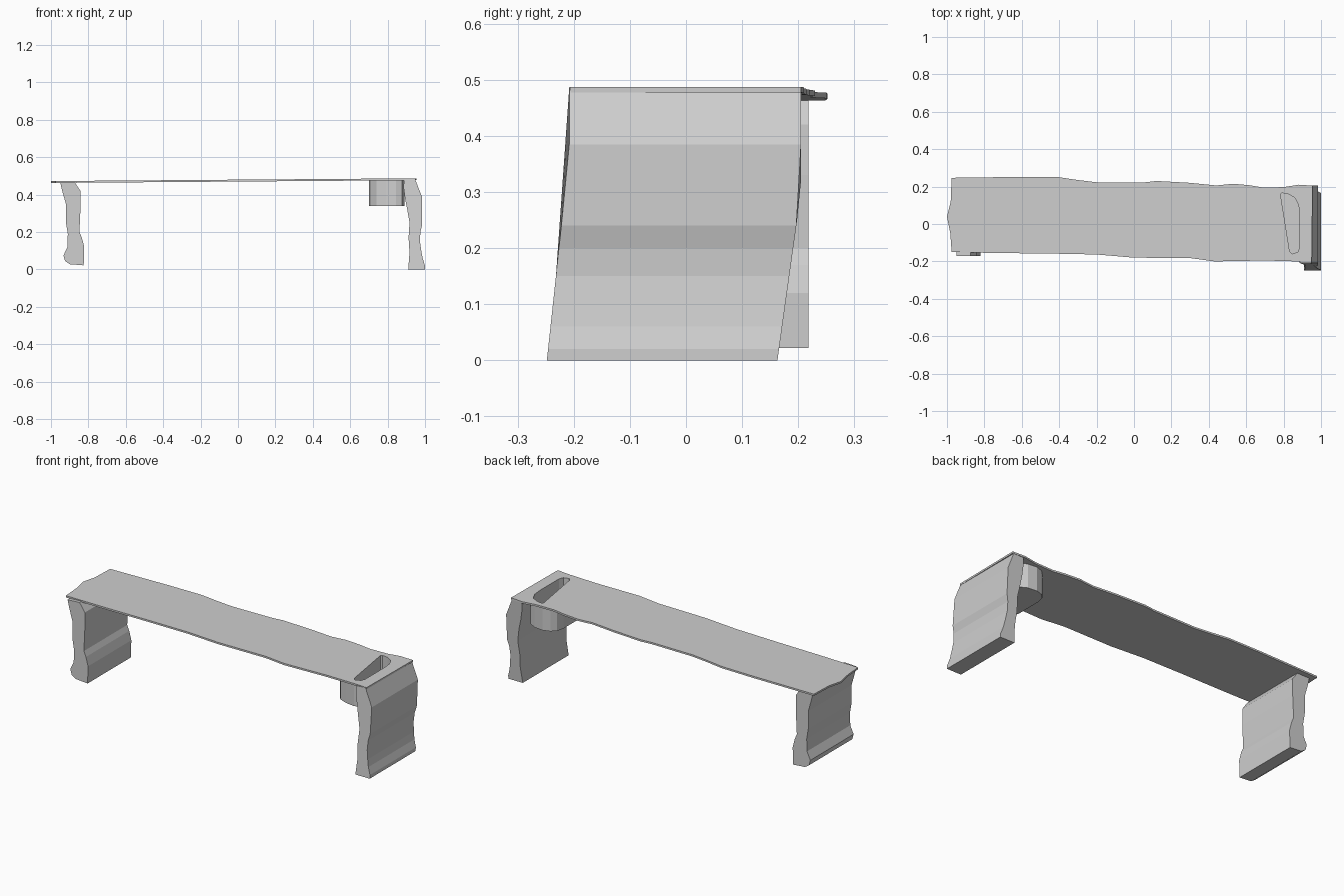
import bpy, bmesh

if "Cube" in bpy.data.objects:
    bpy.data.objects.remove(bpy.data.objects["Cube"])

wood = bpy.data.materials.new("pale grey wood")
wood.diffuse_color = (0.62, 0.62, 0.62, 1)
wood.use_nodes = True
wood.node_tree.nodes["Principled BSDF"].inputs["Base Color"].default_value = wood.diffuse_color


def finish(name, mesh):
    mesh.materials.clear()
    mesh.materials.append(wood)
    ob = bpy.data.objects.new(name, mesh)
    bpy.context.collection.objects.link(ob)
    return ob


def plate(name, loops, z0, z1, slope=0.0):
    """Flat outline (later loops are holes) extruded from z0 to z1, tilted along x."""
    cu = bpy.data.curves.new(name + " outline", 'CURVE')
    cu.dimensions = '2D'
    cu.fill_mode = 'BOTH'
    cu.extrude = (z1 - z0) / 2
    for pts in loops:
        sp = cu.splines.new('POLY')
        sp.points.add(len(pts) - 1)
        for p, (x, y) in zip(sp.points, pts):
            p.co = (x, y, 0, 1)
        sp.use_cyclic_u = True
    tmp = bpy.data.objects.new(name + " outline", cu)
    bpy.context.collection.objects.link(tmp)
    dg = bpy.context.evaluated_depsgraph_get()
    mesh = bpy.data.meshes.new_from_object(tmp.evaluated_get(dg))
    bpy.data.objects.remove(tmp)
    for v in mesh.vertices:
        v.co.z += (z0 + z1) / 2 + slope * v.co.x
    for p in mesh.polygons:
        p.use_smooth = False
    return finish(name, mesh)


def leg(name, profile, front, back):
    """Wavy xz profile swept in y; front and back give y for a height z."""
    bm = bmesh.new()
    a = [bm.verts.new((x, front(z), z)) for x, z in profile]
    b = [bm.verts.new((x, back(z), z)) for x, z in profile]
    bm.faces.new(a)
    bm.faces.new(b)
    n = len(a)
    for i in range(n):
        j = (i + 1) % n
        bm.faces.new((a[i], a[j], b[j], b[i]))
    bmesh.ops.recalc_face_normals(bm, faces=bm.faces)
    mesh = bpy.data.meshes.new(name)
    bm.to_mesh(mesh)
    bm.free()
    return finish(name, mesh)


# Live-edge seat slab with a slot for the pocket
seat = [(-.975, -.15), (-.75, -.155), (-.45, -.158), (-.2, -.163), (0, -.18), (.3, -.182),
        (.43, -.2), (.7, -.195), (.87, -.2), (.95, -.206),
        (.955, .205), (.88, .21), (.8, .197), (.69, .195), (.62, .207), (.53, .215),
        (.44, .206), (.3, .22), (.12, .23), (.06, .223), (-.2, .223), (-.3, .235),
        (-.4, .25), (-.6, .252), (-.975, .247), (-.98, .12), (-1, .04), (-.982, -.05)]
slot = [(.783, .16), (.79, .166), (.825, .16), (.86, .14), (.88, .1), (.885, .05),
        (.885, -.125), (.875, -.15), (.845, -.16), (.832, -.145)]
plate("seat slab", [seat, slot], .470, .480, .0075)

# Storage pocket hanging under the slot
outer = [(.70, .10), (.71, .14), (.735, .165), (.775, .178), (.83, .172), (.87, .15), (.888, .11),
         (.891, .05), (.891, -.13), (.878, -.158), (.845, -.168),
         (.79, -.16), (.74, -.14), (.71, -.1), (.70, -.05)]
plate("pocket wall", [outer, slot], .348, .478)
plate("pocket floor", [outer], .34, .348)

# Right leg, leaning forward at the foot
right_profile = [(.91, 0), (.917, .09), (.912, .17), (.917, .25), (.905, .32), (.893, .38),
                 (.885, .44), (.888, .482), (.945, .487), (.985, .385), (.985, .24),
                 (.975, .2), (.973, .15), (.98, .1), (.987, .06), (1, .02), (1, 0)]
leg("right leg", right_profile,
    lambda z: -.248 + .04 * min(z / .37, 1),
    lambda z: .163 + .042 * min(z / .3, 1))

# Left leg, straight, with a flared foot
left_profile = [(-.825, .022), (-.822, .12), (-.835, .17), (-.848, .2), (-.842, .33),
                (-.842, .42), (-.875, .468), (-.95, .464), (-.94, .42), (-.92, .35),
                (-.92, .25), (-.91, .19), (-.912, .12), (-.933, .075), (-.925, .045), (-.9, .028)]
leg("left leg", left_profile, lambda z: -.17, lambda z: .218)
